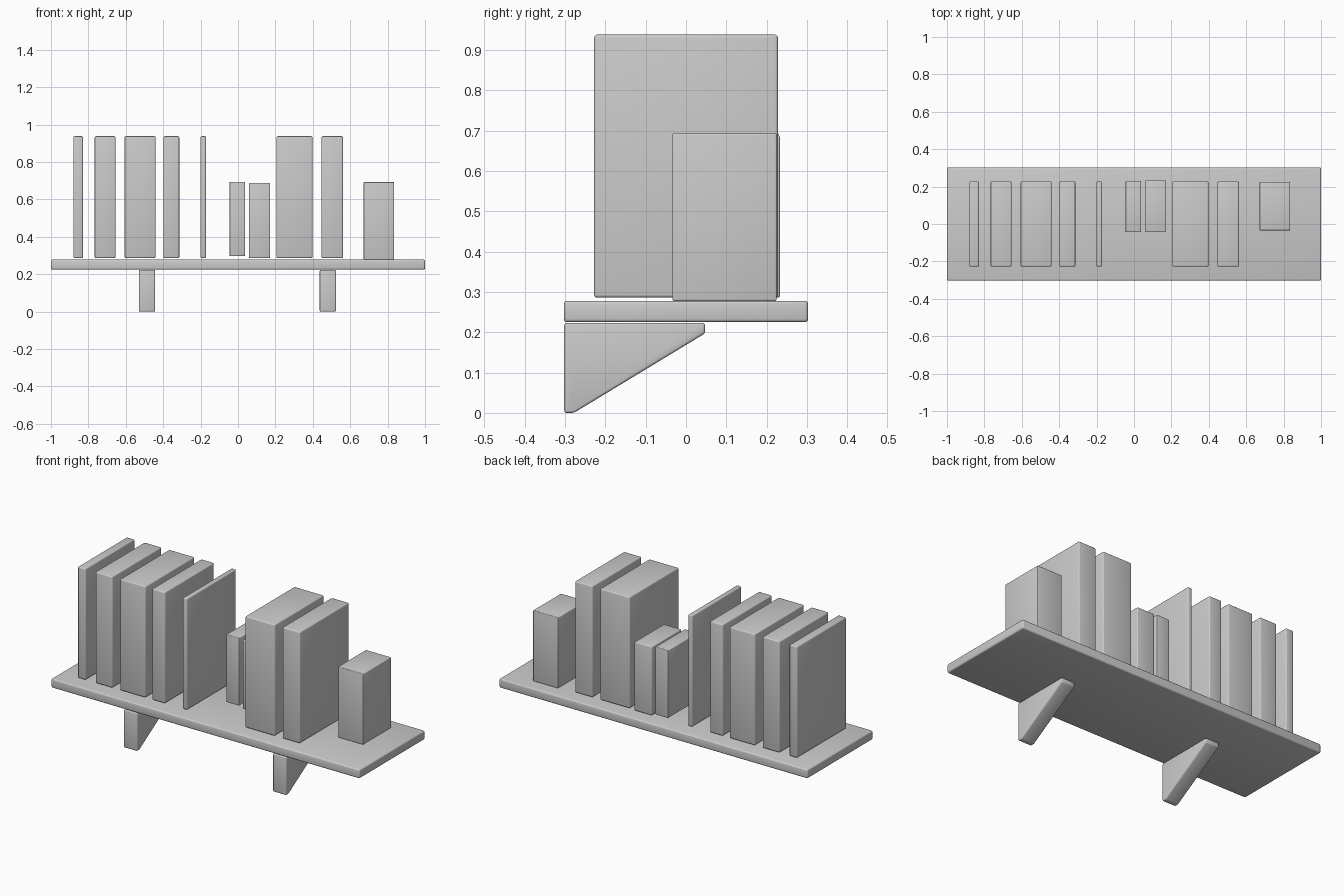
import bpy, bmesh

if "Cube" in bpy.data.objects:
    bpy.data.objects.remove(bpy.data.objects["Cube"])


def finish(name, bm, bevel):
    bmesh.ops.recalc_face_normals(bm, faces=bm.faces)
    mesh = bpy.data.meshes.new(name)
    bm.to_mesh(mesh)
    bm.free()
    obj = bpy.data.objects.new(name, mesh)
    bpy.context.collection.objects.link(obj)
    mod = obj.modifiers.new("rounded_edges", 'BEVEL')
    mod.width = bevel
    mod.segments = 3
    bpy.ops.object.select_all(action='DESELECT')
    obj.select_set(True)
    bpy.context.view_layer.objects.active = obj
    bpy.ops.object.modifier_apply(modifier=mod.name)
    bpy.ops.object.shade_smooth_by_angle()
    return obj


def box(name, x, y, z, bevel):
    """Box from (min, max) ranges on each axis."""
    bm = bmesh.new()
    bmesh.ops.create_cube(bm, size=1)
    for v in bm.verts:
        v.co = [r[0] if c < 0 else r[1] for c, r in zip(v.co, (x, y, z))]
    return finish(name, bm, bevel)


def bracket(name, x0, x1):
    """Triangular support: side profile extruded along x."""
    profile = [(-0.302, 0.0), (-0.302, 0.223), (0.047, 0.223),
               (0.047, 0.197), (-0.278, 0.0)]
    bm = bmesh.new()
    face = bm.faces.new([bm.verts.new((x0, y, z)) for y, z in profile])
    ext = bmesh.ops.extrude_face_region(bm, geom=[face])
    verts = [g for g in ext["geom"] if isinstance(g, bmesh.types.BMVert)]
    bmesh.ops.translate(bm, verts=verts, vec=(x1 - x0, 0, 0))
    return finish(name, bm, 0.006)


# Shelf board
box("shelf_board", (-1, 1), (-0.303, 0.303), (0.225, 0.278), 0.008)

# Brackets under the board
bracket("bracket_left", -0.53, -0.443)
bracket("bracket_right", 0.437, 0.524)

# Tall books
tall = [(-0.88, -0.829), (-0.766, -0.655), (-0.606, -0.441), (-0.398, -0.314),
        (-0.2, -0.171), (0.206, 0.398), (0.447, 0.561)]
for i, x in enumerate(tall):
    box(f"tall_book_{i + 1}", x, (-0.228, 0.228), (0.286, 0.938), 0.007)

# Short books
box("short_book_1", (-0.045, 0.038), (-0.044, 0.23), (0.297, 0.694), 0.004)
box("short_book_2", (0.059, 0.172), (-0.041, 0.233), (0.286, 0.688), 0.005)
box("short_book_3", (0.672, 0.835), (-0.034, 0.225), (0.278, 0.693), 0.004)
